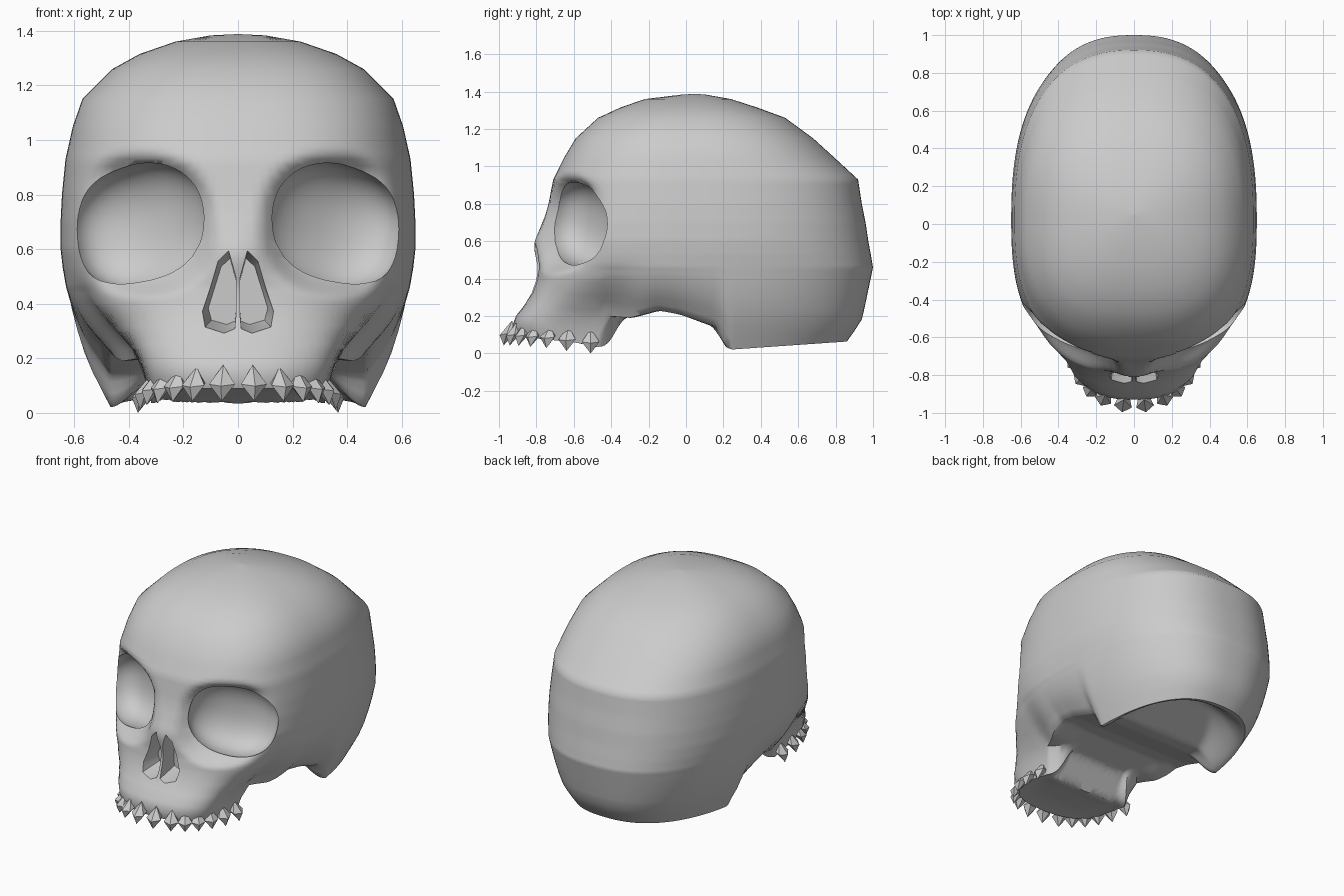
import bpy, bmesh
from math import cos, sin, pi, exp, radians
from mathutils import Vector, Matrix

if "Cube" in bpy.data.objects:
    bpy.data.objects.remove(bpy.data.objects["Cube"])

SEG = 160
# skull slices: height, front y, back y, half width
SLICES = [(1.383, -.03, .11, .1), (1.36, -.22, .24, .23), (1.315, -.35, .38, .36),
          (1.26, -.47, .53, .46), (1.15, -.59, .68, .57),
          (1.05, -.65, .79, .605), (.93, -.71, .92, .632), (.8, -.735, .94, .645),
          (.7, -.76, .96, .65), (.6, -.775, .975, .65), (.53, -.78, .988, .642),
          (.46, -.785, 1.0, .63), (.38, -.80, .985, .615), (.3, -.825, .97, .595),
          (.22, -.865, .955, .57), (.15, -.91, .94, .54), (.08, -.93, .90, .505),
          (.02, -.91, .86, .475)]
# height of the lower rim along y, and width limit of the upper jaw by height
RIM = [(-.9, .09), (-.6, .06), (-.47, .035), (-.42, .2), (-.3, .19), (-.15, .23), (-.04, .21),
       (.17, .14), (.23, .02), (.88, .065)]
JAW = [(.03, .32), (.15, .345), (.25, .40), (.35, .52), (.45, .67), (.55, .95), (.65, 2)]


def interp(table, t):
    if t <= table[0][0]:
        return table[0][1]
    for (a, u), (b, v) in zip(table, table[1:]):
        if t <= b:
            return u + (v - u) * (t - a) / (b - a)
    return table[-1][1]


def smooth(t):
    t = max(0, min(1, t))
    return t * t * (3 - 2 * t)


def skull_point(z, front, back, w, ang):
    c, s = cos(ang), sin(ang)
    b, n = (back - .02, 2.45) if s > 0 else (.02 - front, 2.6)
    r = (abs(c / w) ** n + abs(s / b) ** n) ** (-1 / n)
    x, y = r * c, .02 + r * s
    if z < .46:
        rim = interp(RIM, y)
        z = rim + (z - .02) / .44 * (.46 - rim)
    # cheeks narrow into the jaw
    lim = interp(JAW, z) + .6 * smooth((y + .45) / .6)
    ax = abs(x)
    if ax > .01:
        x *= (ax ** -8 + lim ** -8) ** (-1 / 8) / ax
    # nose bridge, and the face rolling in towards the eye sockets
    if y < 0:
        d = (abs((abs(x) - .36) / .24) ** 2.3 + abs((z - .69) / .228) ** 2.3) ** (1 / 2.3)
        y += .09 * smooth((1.22 - d) / .4) * (1 - smooth((abs(x) - .42) / .18))
        y -= .035 * exp(-(x / .1) ** 2 - ((z - .58) / .1) ** 2)
    return Vector((x, y, z))


def new_object(name, bm):
    bmesh.ops.recalc_face_normals(bm, faces=bm.faces)
    me = bpy.data.meshes.new(name)
    bm.to_mesh(me)
    bm.free()
    ob = bpy.data.objects.new(name, me)
    bpy.context.collection.objects.link(ob)
    return ob


# extra slices through the face
fine = []
for a, b in zip(SLICES, SLICES[1:]):
    steps = 5 if .4 < a[0] < 1.1 else 1
    fine += [tuple(u + (v - u) * k / steps for u, v in zip(a, b)) for k in range(steps)]
fine.append(SLICES[-1])

# skull: outer shell plus hollowed underside
rings = [[skull_point(*sl, 2 * pi * (i + .5) / SEG) for i in range(SEG)] for sl in fine]
rim_ring = rings[-1]
UNDER = [(-.9, .09), (-.6, .06), (-.48, .035), (-.36, .19), (-.15, .23), (-.04, .21), (.17, .14),
         (.27, .125), (.6, .26), (.9, .28)]
for j in range(1, 36):
    k = 1 - j / 36
    ring = []
    for p in rim_ring:
        x, y = p.x * k, p.y * k
        floor = interp(UNDER, y)
        f = smooth(1 - (1 - k) / .35)
        ring.append(Vector((x, y, floor + (p.z - floor) * f)))
    rings.append(ring)
bm = bmesh.new()
grid = [[bm.verts.new(p) for p in r] for r in rings]
for a, b in zip(grid, grid[1:]):
    for i in range(SEG):
        j = (i + 1) % SEG
        bm.faces.new((a[i], a[j], b[j], b[i]))
for r, co in ((grid[0], (0, .05, 1.388)), (grid[-1], (0, 0, .197))):
    tip = bm.verts.new(co)
    for i in range(SEG):
        bm.faces.new((r[i], r[(i + 1) % SEG], tip))
skull = new_object("skull", bm)

# eye socket cutter: a slightly squared ellipsoid
cutters = []
bm = bmesh.new()
bmesh.ops.create_uvsphere(bm, u_segments=48, v_segments=28, radius=1)
for v in bm.verts:
    v.co /= sum(abs(c) ** 2.3 for c in v.co) ** (1 / 2.3)
bm.transform(Matrix.Translation((.357, -.56, .687))
             @ Matrix.Rotation(radians(30), 4, 'Z') @ Matrix.Rotation(radians(14), 4, 'Y')
             @ Matrix.Diagonal((.27, .16, .222, 1)))
cutters.append(new_object("eye_socket_cutter", bm))

# nasal opening cutter
NOSE = [(.008, .35), (.012, .31), (.05, .295), (.12, .315), (.134, .37), (.075, .56), (.035, .597), (.008, .5)]
bm = bmesh.new()
loops = [[bm.verts.new((.008 + (x - .008) * s, y, .44 + (z - .44) * s)) for x, z in NOSE]
         for y, s in ((-.95, 1.12), (-.82, 1), (-.68, .8))]
bm.faces.new(loops[0])
bm.faces.new(loops[-1])
for a, b in zip(loops, loops[1:]):
    for i in range(len(NOSE)):
        j = (i + 1) % len(NOSE)
        bm.faces.new((a[i], a[j], b[j], b[i]))
cutters.append(new_object("nose_cutter", bm))

bpy.context.view_layer.objects.active = skull
skull.select_set(True)
for c in cutters:
    c.hide_render = True
    mod = skull.modifiers.new("cut", 'BOOLEAN')
    mod.operation, mod.solver, mod.object = 'DIFFERENCE', 'EXACT', c
    bpy.ops.object.modifier_apply(modifier=mod.name)
    bpy.data.objects.remove(c)

# keep the cut half and mirror it
bm = bmesh.new()
bm.from_mesh(skull.data)
bmesh.ops.bisect_plane(bm, geom=bm.verts[:] + bm.edges[:] + bm.faces[:],
                       plane_co=(0, 0, 0), plane_no=(1, 0, 0), clear_inner=True)
bm.to_mesh(skull.data)
bm.free()
skull.modifiers.new("mirror", 'MIRROR')
bpy.ops.object.modifier_apply(modifier="mirror")
bpy.ops.object.shade_smooth_by_angle(angle=radians(50))

# teeth: faceted pointed crowns around the arch (x, y, z, size)
TEETH = [(.055, -.94, .108, 1), (.155, -.912, .104, .95), (.222, -.87, .1, .92), (.272, -.81, .095, .92),
         (.306, -.73, .09, .95), (.324, -.63, .078, 1), (.332, -.51, .065, 1)]
bm = bmesh.new()
for x, y, z, s in TEETH:
    out = Vector((x, y + .55 if y < -.55 else 0, 0)).normalized()
    along = Vector((-out.y, out.x, 0))
    for side in (1, -1):
        def vert(o, a, h):
            p = Vector((x, y, z)) + (out * o + along * a + Vector((0, 0, h))) * s
            return bm.verts.new((side * p.x, p.y, p.z))
        ring = [vert(.045 * cos(t) + .012, .05 * sin(t), -.01 * cos(t)) for t in (2 * pi * i / 5 for i in range(5))]
        top, tip = vert(-.01, 0, .068), vert(.035, 0, -.065)
        for i in range(5):
            j = (i + 1) % 5
            bm.faces.new((ring[i], ring[j], top))
            bm.faces.new((ring[j], ring[i], tip))
new_object("teeth", bm)
